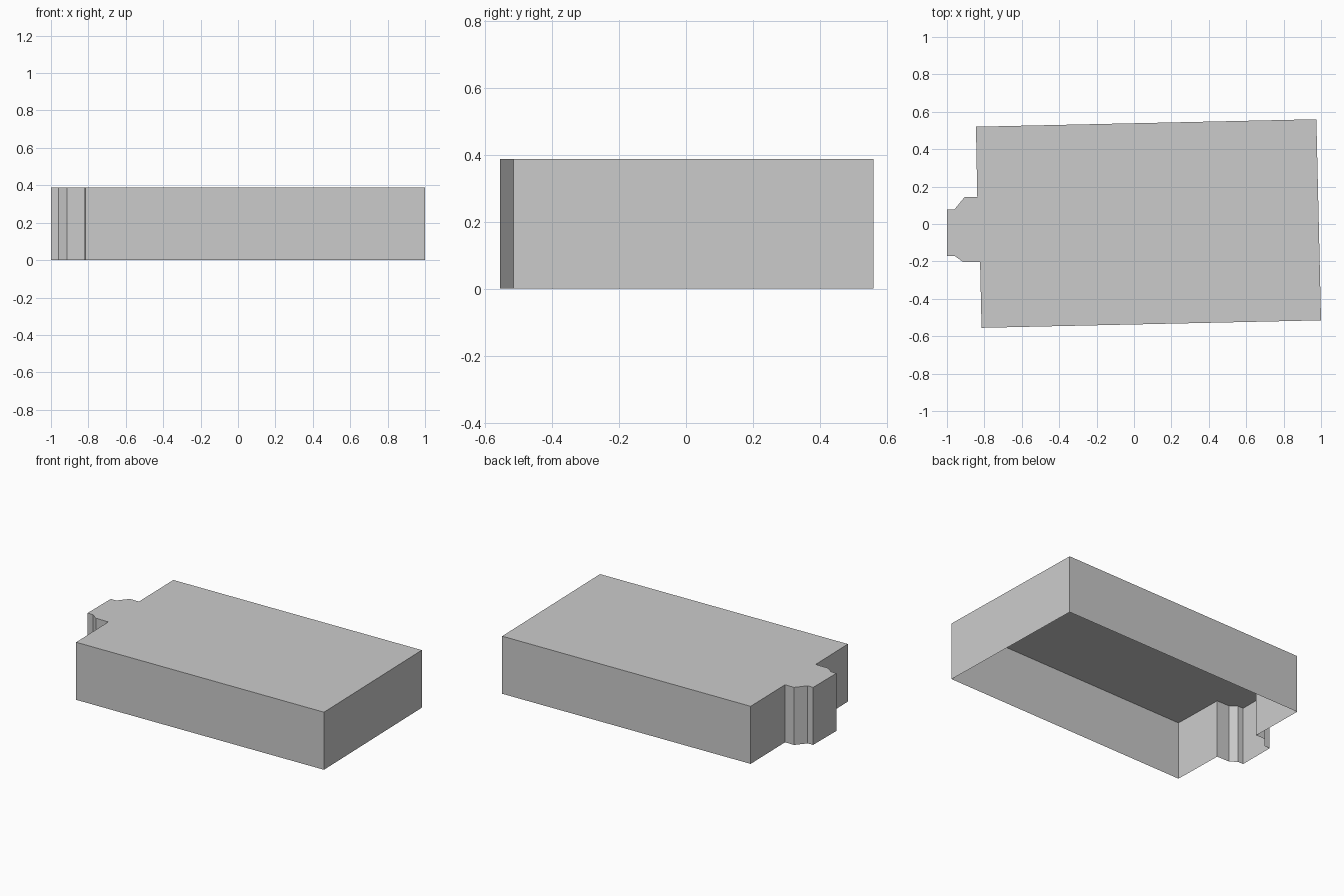
import bpy
import bmesh

cube = bpy.data.objects.get("Cube")
if cube:
    bpy.data.objects.remove(cube, do_unlink=True)

HEIGHT = 0.387

# Single plain grey
grey = bpy.data.materials.new("light_grey")
grey.use_nodes = True
colour = (0.6, 0.6, 0.6, 1.0)
grey.diffuse_color = colour
grey.node_tree.nodes["Principled BSDF"].inputs["Base Color"].default_value = colour

# Footprint, counter-clockwise: slightly turned rectangle with a stepped bay
main_block = [(-0.815, -0.555), (1.0, -0.515), (0.975, 0.56), (-0.845, 0.52)]
bay = [(-0.838, 0.145), (-0.905, 0.145), (-0.96, 0.078), (-1.0, 0.078),
       (-1.0, -0.17), (-0.96, -0.17), (-0.915, -0.202), (-0.823, -0.202)]

# Flat roof with walls dropped from its rim, open underneath
bm = bmesh.new()
roof_verts = [bm.verts.new((x, y, HEIGHT)) for x, y in main_block + bay]
base_verts = [bm.verts.new((x, y, 0)) for x, y in main_block + bay]
bm.faces.new(roof_verts)
for i in range(len(roof_verts)):
    j = (i + 1) % len(roof_verts)
    bm.faces.new((base_verts[i], base_verts[j], roof_verts[j], roof_verts[i]))

mesh = bpy.data.meshes.new("building_shell")
bm.to_mesh(mesh)
bm.free()
mesh.materials.append(grey)
shell = bpy.data.objects.new("building_shell", mesh)
bpy.context.collection.objects.link(shell)
